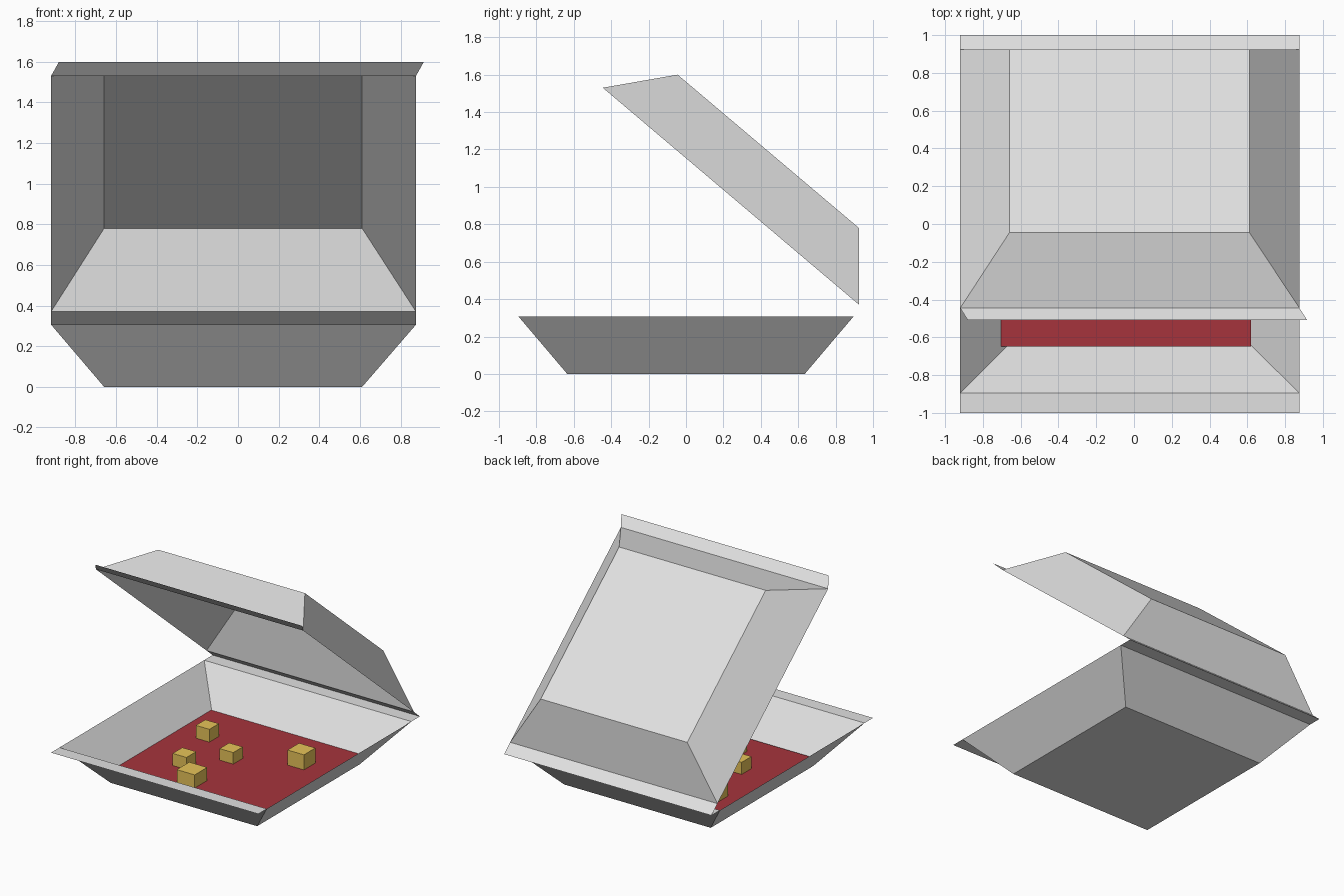
import bpy, bmesh

if "Cube" in bpy.data.objects:
    bpy.data.objects.remove(bpy.data.objects["Cube"], do_unlink=True)


def material(name, rgb):
    mat = bpy.data.materials.new(name)
    mat.use_nodes = True
    mat.diffuse_color = (*rgb, 1)
    mat.node_tree.nodes["Principled BSDF"].inputs["Base Color"].default_value = (*rgb, 1)
    return mat


card = material("pale grey card", (0.75, 0.75, 0.75))
sauce = material("dark red", (0.38, 0.034, 0.046))
cube_colour = material("golden yellow", (0.86, 0.59, 0.107))


def finish(bm, name, mat):
    mesh = bpy.data.meshes.new(name)
    bm.to_mesh(mesh)
    bm.free()
    mesh.materials.append(mat)
    obj = bpy.data.objects.new(name, mesh)
    bpy.context.collection.objects.link(obj)
    return obj


WIDE = (-0.92, 0.876)
NARROW = (-0.659, 0.611)


def folded_shell(name, profile):
    """Fold a sheet along a (y, z) profile, then close both sloping sides."""
    bm = bmesh.new()
    rows = [[bm.verts.new((x, y, z)) for x in xs] for xs, y, z in profile]
    for a, b in zip(rows, rows[1:]):
        bm.faces.new((a[0], a[1], b[1], b[0]))
    # rows 1 to 4 are the mouth and panel edges
    for side in (0, 1):
        bm.faces.new([row[side] for row in rows[1:5]])
    bmesh.ops.recalc_face_normals(bm, faces=bm.faces[:])
    return finish(bm, name, card)


# Tray with a flat lip at the front and the hinge lip at the back
folded_shell("tray", [
    (WIDE, -1.0, 0.306), (WIDE, -0.895, 0.306),
    (NARROW, -0.635, 0), (NARROW, 0.635, 0),
    (WIDE, 0.895, 0.306), (WIDE, 1.0, 0.306)])

# Raised lid, with a slightly skewed front lip, meeting the hinge
folded_shell("lid", [
    ((-0.881, 0.915), -0.507, 1.60), (WIDE, -0.445, 1.53),
    (NARROW, -0.045, 1.60), (NARROW, 0.925, 0.78),
    (WIDE, 0.925, 0.37), (WIDE, 1.0, 0.306)])

# Square filling sheet resting just above the tray floor
FILL_Z = 0.057
bm = bmesh.new()
bm.faces.new([bm.verts.new((x, y, FILL_Z)) for x, y in
              ((-0.705, -0.648), (0.62, -0.648), (0.62, 0.675), (-0.705, 0.675))])
finish(bm, "filling", sauce)

# Chunks scattered on the filling: x, y, width, height
for i, (x, y, w, h) in enumerate([
        (0.34, 0.30, 0.142, 0.118), (-0.465, 0.285, 0.117, 0.10),
        (-0.115, 0.08, 0.118, 0.09), (-0.335, -0.185, 0.12, 0.095),
        (-0.127, -0.388, 0.155, 0.103)]):
    bm = bmesh.new()
    bmesh.ops.create_cube(bm, size=1)
    bmesh.ops.scale(bm, vec=(w, w, h), verts=bm.verts)
    chunk = finish(bm, f"chunk_{i + 1}", cube_colour)
    chunk.location = (x, y, FILL_Z + h / 2)
